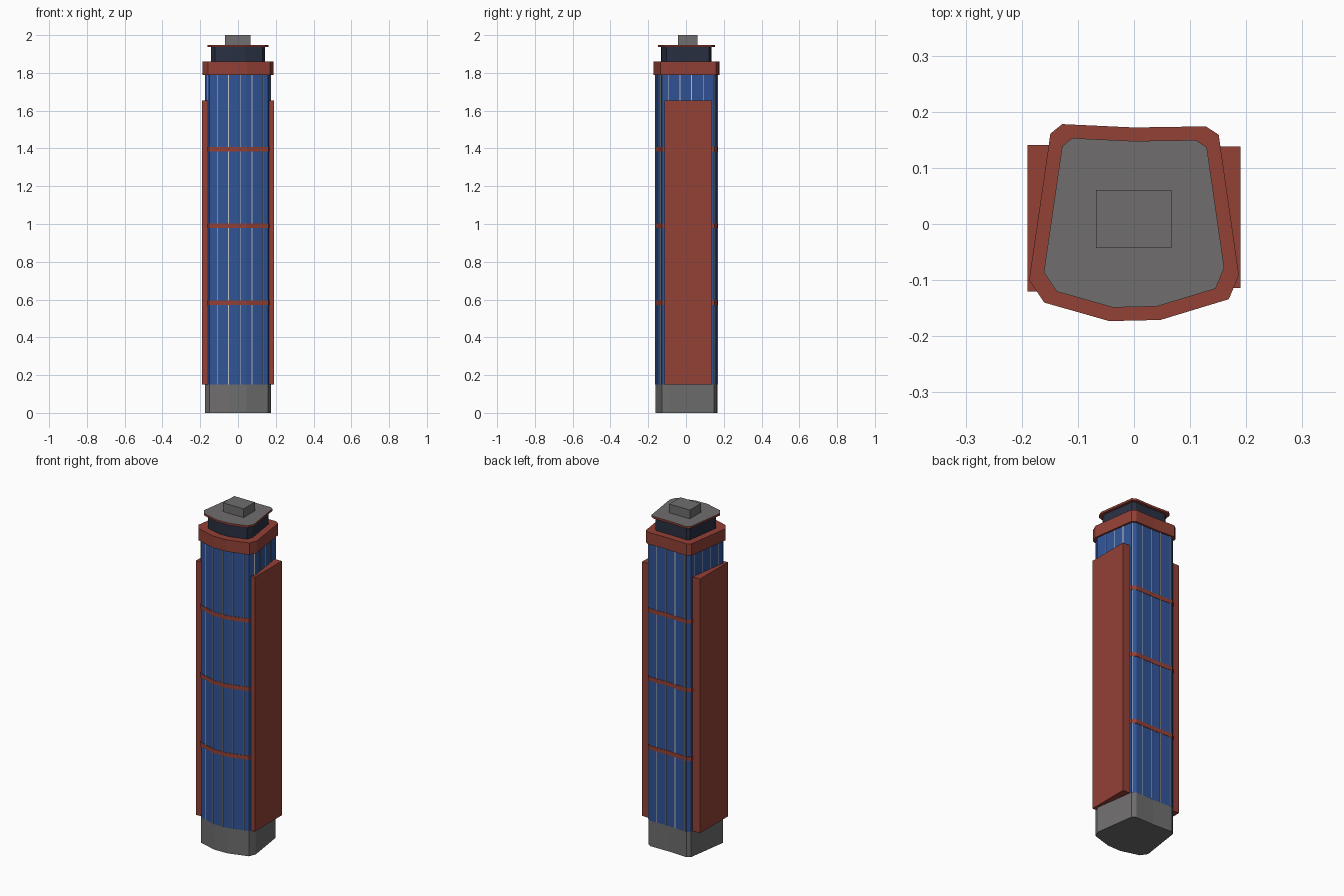
import bpy, bmesh, math
from mathutils import Vector, Matrix

if "Cube" in bpy.data.objects:
    bpy.data.objects.remove(bpy.data.objects["Cube"])

def mat(name, r, g, b):
    m = bpy.data.materials.new(name)
    m.diffuse_color = (r, g, b, 1)
    m.use_nodes = True
    m.node_tree.nodes["Principled BSDF"].inputs["Base Color"].default_value = m.diffuse_color
    return m

RED = mat("brick_red", 0.29, 0.052, 0.037)
BLUE = mat("blue_glass", 0.03, 0.088, 0.31)
GREY = mat("stone_grey", 0.16, 0.155, 0.155)
NAVY = mat("dark_glass", 0.022, 0.03, 0.055)
PALE = mat("pale_metal", 0.55, 0.55, 0.55)

# Plan outline at cornice size, counter-clockwise from the front left
PLAN = [(-.16, -.14), (-.044, -.173), (.047, -.171), (.169, -.134), (.187, -.091),
        (.151, .159), (.128, .174), (0, .172), (-.128, .178), (-.149, .161), (-.187, -.1)]

def finish(name, bm, mats):
    bmesh.ops.recalc_face_normals(bm, faces=bm.faces)
    me = bpy.data.meshes.new(name)
    bm.to_mesh(me)
    bm.free()
    for m in mats:
        me.materials.append(m)
    ob = bpy.data.objects.new(name, me)
    bpy.context.collection.objects.link(ob)
    return ob

def prism(name, s, z0, z1, *mats):
    """Plan outline scaled by s; a second material goes on the top face."""
    bm = bmesh.new()
    lo = [bm.verts.new((x * s, y * s, z0)) for x, y in PLAN]
    hi = [bm.verts.new((x * s, y * s, z1)) for x, y in PLAN]
    bm.faces.new(lo[::-1])
    top = bm.faces.new(hi)
    for i in range(len(lo)):
        j = (i + 1) % len(lo)
        bm.faces.new((lo[i], lo[j], hi[j], hi[i]))
    top.material_index = len(mats) - 1
    return finish(name, bm, mats)

def add_box(bm, centre, size, angle=0):
    m = Matrix.Translation(centre) @ Matrix.Rotation(angle, 4, 'Z') @ Matrix.Diagonal((*size, 1))
    bmesh.ops.create_cube(bm, size=1, matrix=m)

def box(name, x0, x1, y0, y1, z0, z1, m):
    bm = bmesh.new()
    add_box(bm, ((x0 + x1) / 2, (y0 + y1) / 2, (z0 + z1) / 2), (x1 - x0, y1 - y0, z1 - z0))
    return finish(name, bm, [m])

# Stacked storeys
BODY = 0.94
prism("base", BODY, 0, 0.15, GREY)
prism("glass_shaft", BODY, 0.15, 1.79, BLUE)
prism("cornice", 1.0, 1.79, 1.86, RED)
prism("penthouse", 0.765, 1.86, 1.936, NAVY)
prism("roof_slab", 0.86, 1.936, 1.948, RED, GREY)
box("roof_plant_room", -.068, .067, -.043, .061, 1.948, 2.0, GREY)

# Horizontal bands
for i, z in enumerate((0.583, 0.99, 1.395)):
    prism(f"band_{i + 1}", BODY + 0.012, z - 0.012, z + 0.012, RED)

# Side walls
box("right_wall", .12, .19, -.114, .138, .15, 1.655, RED)
box("left_wall", -.19, -.12, -.12, .141, .15, 1.655, RED)

# Thin mullions evenly spaced round the shaft
bm = bmesh.new()
pts = [Vector(p) * BODY for p in PLAN]
edges = list(zip(pts, pts[1:] + pts[:1]))
total = sum((b - a).length for a, b in edges)
count = round(total / 0.061)
for k in range(count):
    d = 0.042 + k * total / count
    for a, b in edges:
        length = (b - a).length
        if d <= length:
            p = a.lerp(b, d / length)
            t = b - a
            add_box(bm, (p.x, p.y, 0.97), (0.004, 0.004, 1.64), math.atan2(t.y, t.x))
            break
        d -= length
finish("mullions", bm, [PALE])
